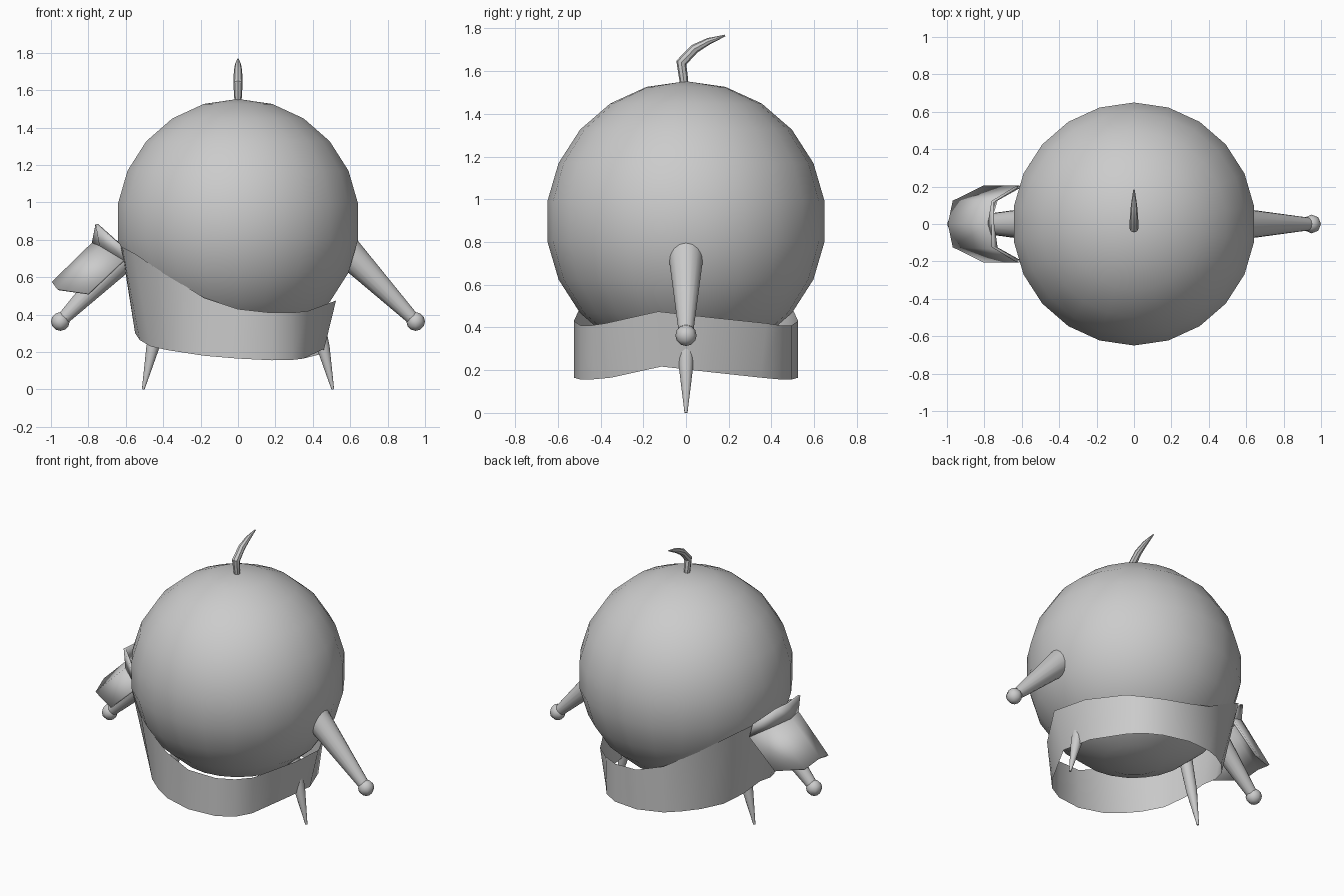
import bpy
from math import sin, cos, pi, radians
from mathutils import Vector

if "Cube" in bpy.data.objects:
    bpy.data.objects.remove(bpy.data.objects["Cube"])


def make(name, verts, faces, angle=40):
    me = bpy.data.meshes.new(name)
    me.from_pydata(verts, [], faces)
    me.update()
    ob = bpy.data.objects.new(name, me)
    bpy.context.collection.objects.link(ob)
    bpy.ops.object.select_all(action='DESELECT')
    bpy.context.view_layer.objects.active = ob
    ob.select_set(True)
    bpy.ops.object.shade_smooth_by_angle(angle=radians(angle))
    return ob


def grid_faces(rows, n, closed):
    out = []
    for r in range(rows - 1):
        for i in range(n if closed else n - 1):
            j = (i + 1) % n
            out.append((r * n + i, r * n + j, (r + 1) * n + j, (r + 1) * n + i))
    return out


def tube(name, path, radii, n=12):
    """Round tube along points lying in a vertical plane."""
    pts = [Vector(p) for p in path]
    verts = []
    for k, p in enumerate(pts):
        t = (pts[min(k + 1, len(pts) - 1)] - pts[max(k - 1, 0)]).normalized()
        side = Vector((0, 1, 0)) if abs(t.y) < 1e-6 else Vector((1, 0, 0))
        up = t.cross(side).normalized()
        for i in range(n):
            a = 2 * pi * i / n
            verts.append(p + radii[k] * (cos(a) * side + sin(a) * up))
    faces = grid_faces(len(pts), n, True)
    faces.append(tuple(range(n))[::-1])
    faces.append(tuple(range((len(pts) - 1) * n, len(pts) * n)))
    return make(name, verts, faces)


def ball(name, centre, r, segs, rings):
    c = Vector(centre)
    verts = []
    for k in range(1, rings):
        e = -pi / 2 + pi * k / rings
        for i in range(segs):
            a = pi / 2 + 2 * pi * i / segs
            verts.append(c + r * Vector((cos(e) * cos(a), cos(e) * sin(a), sin(e))))
    faces = grid_faces(rings - 1, segs, True)
    low, high = len(verts), len(verts) + 1
    verts += [c - Vector((0, 0, r)), c + Vector((0, 0, r))]
    top = (rings - 2) * segs
    for i in range(segs):
        j = (i + 1) % segs
        faces += [(low, j, i), (high, top + i, top + j)]
    return make(name, verts, faces, 60)


# Round body
ball("body", (0, 0, 0.897), 0.656, 22, 11)

# Curved tuft on top
tube("tuft",
     [(0, -0.008, 1.53), (0, -0.012, 1.57), (0, -0.022, 1.64), (0, 0.04, 1.705),
      (0, 0.105, 1.74), (0, 0.183, 1.767)],
     [0.018, 0.021, 0.025, 0.022, 0.016, 0.004], 8)

# Arms with hands, and pointed legs
for s, side in ((1, "right"), (-1, "left")):
    tube(side + "_arm", [(s * 0.575, 0, 0.745), (s * 0.95, 0, 0.363)], [0.083, 0.032], 16)
    ball(side + "_hand", (s * 0.95, 0, 0.363), 0.05, 8, 6)
    tube(side + "_leg", [(s * 0.41, 0, 0.42), (s * 0.457, 0, 0.22), (s * 0.507, 0, 0.0)],
         [0.042, 0.034, 0.007], 12)

# Cloth band: azimuth, top radius, top z, bottom radius, bottom z
half = [(45, .53, .42, .495, .165), (57, .526, .41, .52, .157), (70, .525, .41, .525, .156),
        (90, .525, .43, .525, .165), (110, .53, .49, .525, .18), (122, .555, .56, .525, .195),
        (135, .60, .64, .53, .21), (150, .645, .73, .54, .23), (165, .64, .76, .545, .265)]
keys = [(-a, *r) for a, *r in reversed(half)]
keys += [(-14, .54, .475, .475, .217), (15, .52, .445, .465, .19)]
keys += half + [(180, .625, .77, .55, .30)]
rings = [[(r * cos(radians(a)), r * sin(radians(a)), z)
          for a, r, z in (((k[0], k[i], k[i + 1])) for k in keys)] for i in (3, 1)]
make("cloth_band", rings[0] + rings[1], grid_faces(2, len(keys), True), 35)

# Half sleeve draped over the left arm, with a flared collar
rows = [[(-.99, 0, .57), (-.965, .12, .535), (-.80, .2, .51)],
        [(-.775, 0, .78), (-.735, .13, .765), (-.61, .2, .69)],
        [(-.755, 0, .875), (-.755, .12, .885), (-.63, .195, .775)]]


def full(row):
    return [(x, -y, z) for x, y, z in reversed(row[1:])] + row


for name, part in (("sleeve", rows[:2]), ("sleeve_collar", rows[1:])):
    ob = make(name, [v for r in part for v in full(r)], grid_faces(2, 5, False), 30)
    m = ob.modifiers.new("thickness", 'SOLIDIFY')
    m.thickness = 0.015
    m.offset = 0
